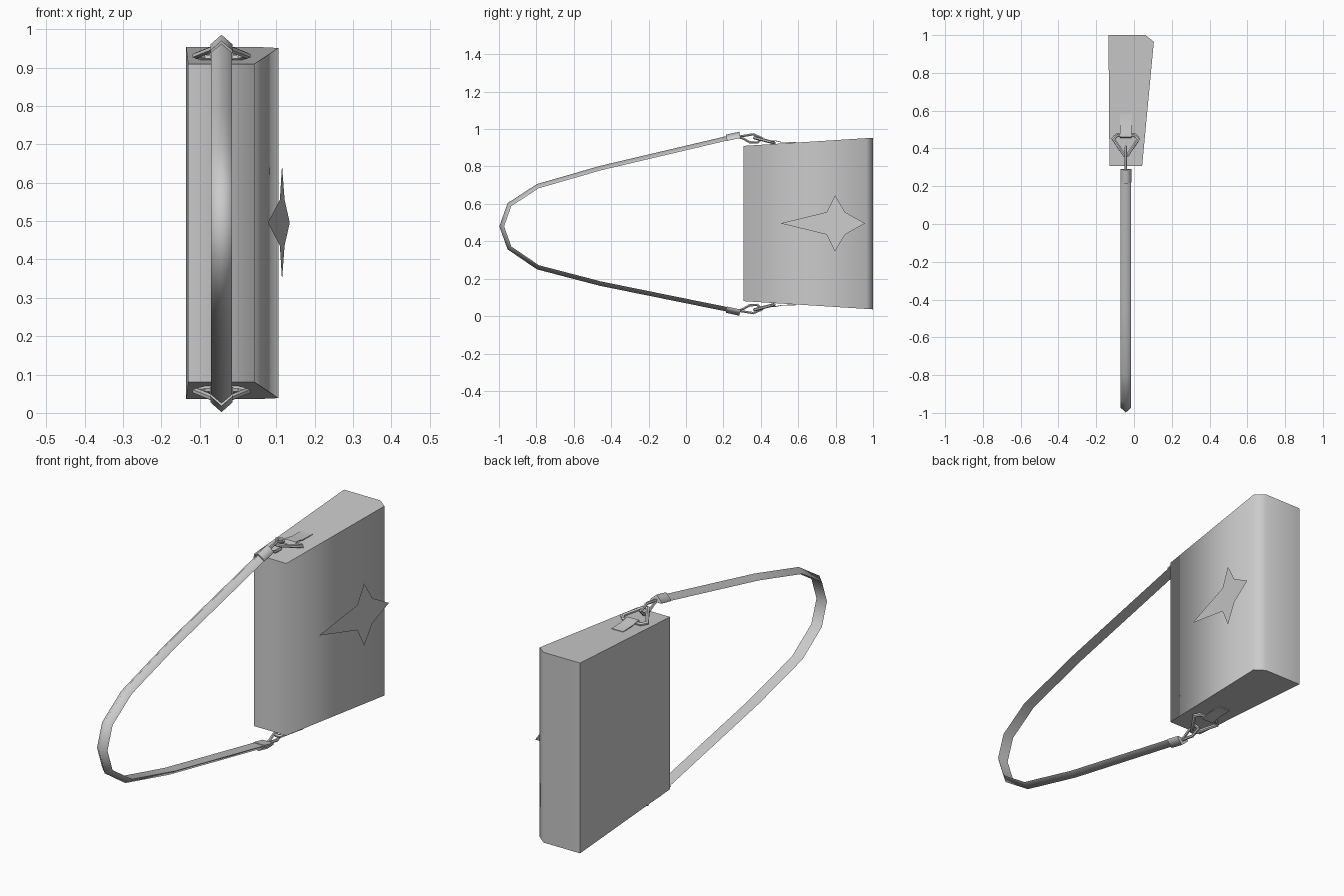
import bpy, bmesh, math
from mathutils import Vector

if "Cube" in bpy.data.objects:
    bpy.data.objects.remove(bpy.data.objects["Cube"])

CX = -0.043      # strap and hardware centre line
MID = 0.494      # mirror height of the top and bottom hardware


def make(name, verts, faces, angle=40, flip=False):
    if flip:
        verts = [(x, y, 2 * MID - z) for x, y, z in verts]
    bm = bmesh.new()
    vs = [bm.verts.new(v) for v in verts]
    for f in faces:
        bm.faces.new([vs[i] for i in f])
    bmesh.ops.recalc_face_normals(bm, faces=bm.faces)
    me = bpy.data.meshes.new(name)
    bm.to_mesh(me)
    bm.free()
    ob = bpy.data.objects.new(name, me)
    bpy.context.collection.objects.link(ob)
    bpy.ops.object.select_all(action='DESELECT')
    ob.select_set(True)
    bpy.context.view_layer.objects.active = ob
    bpy.ops.object.shade_smooth_by_angle(angle=math.radians(angle))
    return ob


def sweep(name, path, profile, side, cyclic=False, angle=40, flip=False):
    """Sweep a closed profile along a planar path with mitred corners."""
    pts = [Vector(p) for p in path]
    side = Vector(side).normalized()
    n, k = len(pts), len(profile)
    verts, faces = [], []
    for i, p in enumerate(pts):
        prev = pts[i - 1] if (i or cyclic) else None
        nxt = pts[(i + 1) % n] if (i < n - 1 or cyclic) else None
        d1 = (p - prev).normalized() if prev else (nxt - p).normalized()
        d2 = (nxt - p).normalized() if nxt else d1
        t = (d1 + d2).normalized()
        norm = side.cross(t) / max(0.4, t.dot(d1))
        verts += [tuple(p + side * a + norm * b) for a, b in profile]
    for i in range(n if cyclic else n - 1):
        j = (i + 1) % n
        for a in range(k):
            b = (a + 1) % k
            faces.append((i * k + a, i * k + b, j * k + b, j * k + a))
    if not cyclic:
        faces += [tuple(range(k)), tuple(range((n - 1) * k, n * k))]
    return make(name, verts, faces, angle, flip)


def round_profile(r, sides=6):
    return [(r * math.cos(2 * math.pi * i / sides), r * math.sin(2 * math.pi * i / sides))
            for i in range(sides)]


# Bag body: tapered outline, taller at the back, one chamfered corner
outline = [(-0.13, 0.307), (0.043, 0.307), (0.105, 0.965), (0.06, 1.0), (-0.135, 1.0)]
rise = lambda y: (y - 0.307) * 0.063
body = [(x, y, 0.08 - rise(y)) for x, y in outline] + [(x, y, 0.91 + rise(y)) for x, y in outline]
make("bag_body", body, [(0, 1, 2, 3, 4), (5, 6, 7, 8, 9)] +
     [(i, (i + 1) % 5, (i + 1) % 5 + 5, i + 5) for i in range(5)], angle=85.5)

# Flat four-pointed star floating just off the side
star = [(0.505, 0), (0.752, 0.06), (0.797, 0.15), (0.85, 0.06),
        (0.957, 0), (0.85, -0.06), (0.797, -0.15), (0.752, -0.06)]
make("side_star", [(0.078 + (y - 0.505) * 0.126, y, 0.496 + z) for y, z in star],
     [tuple(range(8))])

# Strap: triangular section with the ridge facing outwards
strap = [(0.24, 0.968), (-0.46, 0.803), (-0.797, 0.706), (-0.954, 0.604), (-0.998, 0.48),
         (-0.954, 0.357), (-0.797, 0.25), (-0.46, 0.162), (0.24, 0.02)]
sweep("strap", [(CX, y, z) for y, z in strap],
      [(-0.028, 0.024), (0, 0), (0.028, 0.024)], (1, 0, 0), angle=89)

# Hardware at both strap ends
for flip, tag in ((False, "upper"), (True, "lower")):
    # sleeve gripping the strap end
    sweep(tag + "_sleeve", [(CX, 0.285, 0.986), (CX, 0.213, 0.97)],
          [(-0.029, 0.034), (-0.029, 0.026), (0, 0), (0.029, 0.026), (0.029, 0.034)],
          (1, 0, 0), angle=89, flip=flip)
    # polygonal hook link
    link = [(0.27, 0.96), (0.305, 0.95), (0.34, 0.93), (0.382, 0.928),
            (0.405, 0.952), (0.36, 0.972), (0.31, 0.964)]
    sweep(tag + "_link", [(CX, y, z) for y, z in link], round_profile(0.007),
          (1, 0, 0), cyclic=True, flip=flip)
    # tilted triangular ring
    tilt = lambda y: 0.955 - (y - 0.362) * 0.26
    ring = [(-0.01, 0.366), (0.01, 0.366), (0.066, 0.452), (0.046, 0.471),
            (-0.046, 0.471), (-0.066, 0.452)]
    sweep(tag + "_ring", [(CX + x, y, tilt(y)) for x, y in ring], round_profile(0.0085),
          (0, 0.26, 1), cyclic=True, flip=flip)
    # tab folded over the ring bar
    tab = [(0.585, 0.929), (0.51, 0.931), (0.48, 0.938), (0.462, 0.938), (0.455, 0.922)]
    sweep(tag + "_tab", [(CX, y, z) for y, z in tab],
          [(-0.03, -0.001), (0.03, -0.001), (0.03, 0.003), (-0.03, 0.003)],
          (1, 0, 0), angle=60, flip=flip)
